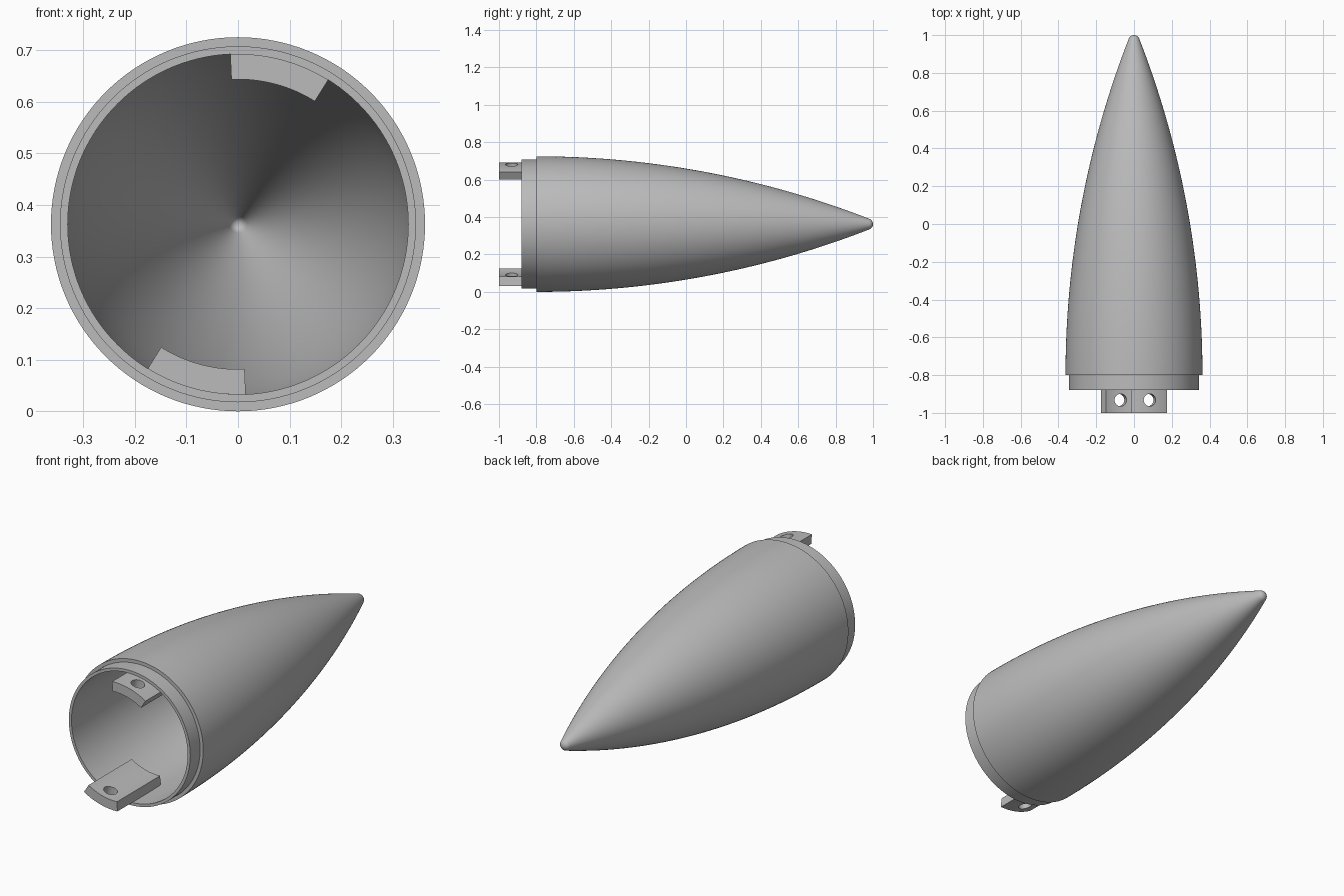
import bpy, bmesh
from math import sqrt, sin, cos, atan2, radians, pi
from mathutils import Matrix, Vector

if "Cube" in bpy.data.objects:
    bpy.data.objects.remove(bpy.data.objects["Cube"], do_unlink=True)

RADIUS, WALL = 0.3625, 0.0325          # outer radius and wall thickness
INNER = RADIUS - WALL
BASE, RIM, TIP_Y, TIP_R = -0.8, -0.88, 0.97, 0.03
RHO = 4.907                            # radius of the ogive arc

grey = bpy.data.materials.new("plain_grey")
grey.use_nodes = True
colour = (0.5, 0.5, 0.5, 1)
grey.diffuse_color = colour
grey.node_tree.nodes["Principled BSDF"].inputs["Base Color"].default_value = colour


def make_object(name, bm):
    bmesh.ops.recalc_face_normals(bm, faces=bm.faces)
    mesh = bpy.data.meshes.new(name)
    bm.to_mesh(mesh)
    bm.free()
    mesh.materials.append(grey)
    obj = bpy.data.objects.new(name, mesh)
    bpy.context.collection.objects.link(obj)
    return obj


def smooth(obj):
    bpy.ops.object.select_all(action="DESELECT")
    obj.select_set(True)
    bpy.context.view_layer.objects.active = obj
    bpy.ops.object.shade_smooth_by_angle(angle=radians(30))


def ogive(y, offset=0):
    return sqrt((RHO - offset) ** 2 - (y - BASE) ** 2) - (RHO - RADIUS)


# Hollow nose cone: outer ogive, round tip, stepped shoulder, inner ogive
STEPS = 40
lean = atan2(TIP_Y - BASE, RHO - RADIUS)
outer_end = BASE + RHO * sin(lean)
inner_end = BASE + sqrt((RHO - WALL) ** 2 - (RHO - RADIUS) ** 2)
profile = [(INNER, RIM), (0.345, RIM), (0.345, BASE)]
for i in range(STEPS):
    y = BASE + (outer_end - BASE) * i / STEPS
    profile.append((ogive(y), y))
for i in range(9):
    a = lean + (pi / 2 - lean) * i / 8
    profile.append((TIP_R * cos(a), TIP_Y + TIP_R * sin(a)))
inside = [(INNER, RIM)]
for i in range(STEPS + 1):
    y = BASE + (inner_end - BASE) * i / STEPS
    inside.append((max(0, ogive(y, WALL)), y))
profile = inside[::-1] + profile[1:]

bm = bmesh.new()
verts = [bm.verts.new((r, y, RADIUS)) for r, y in profile]
edges = [bm.edges.new(pair) for pair in zip(verts, verts[1:])]
bmesh.ops.spin(bm, geom=verts + edges, cent=(0, 0, RADIUS), axis=(0, 1, 0),
               angle=2 * pi, steps=128, use_merge=True)
bmesh.ops.remove_doubles(bm, verts=bm.verts, dist=0.0001)
smooth(make_object("nose_cone_shell", bm))


# Curved mounting tabs, each with a radial screw hole
def make_tab(name, start, end):
    bm = bmesh.new()
    angles = [radians(start + (end - start) * i / 16) for i in range(17)]
    arc = [(INNER, a) for a in angles] + [(0.281, a) for a in reversed(angles)]
    face = bm.faces.new([bm.verts.new((r * cos(a), -1, RADIUS + r * sin(a))) for r, a in arc])
    end_cap = bmesh.ops.extrude_face_region(bm, geom=[face], use_keep_orig=True)
    moved = [v for v in end_cap["geom"] if isinstance(v, bmesh.types.BMVert)]
    bmesh.ops.translate(bm, vec=(0, 0.35, 0), verts=moved)
    tab = make_object(name, bm)

    middle = radians((start + end) / 2)
    direction = Vector((cos(middle), 0, sin(middle)))
    place = Matrix.Translation(direction * 0.305 + Vector((0, -0.932, RADIUS)))
    bm = bmesh.new()
    bmesh.ops.create_cone(bm, cap_ends=True, segments=32, radius1=0.033, radius2=0.033, depth=0.2,
                          matrix=place @ direction.to_track_quat("Z", "Y").to_matrix().to_4x4())
    cutter = make_object("hole_cutter", bm)
    cutter.hide_render = True
    cut = tab.modifiers.new("hole", "BOOLEAN")
    cut.operation, cut.solver, cut.object = "DIFFERENCE", "EXACT", cutter
    bpy.context.view_layer.update()
    graph = bpy.context.evaluated_depsgraph_get()
    mesh = bpy.data.meshes.new_from_object(tab.evaluated_get(graph))
    tab.modifiers.clear()
    tab.data = mesh
    bpy.data.objects.remove(cutter, do_unlink=True)
    smooth(tab)


make_tab("upper_tab", 58, 92.6)
make_tab("lower_tab", 238, 272.6)
